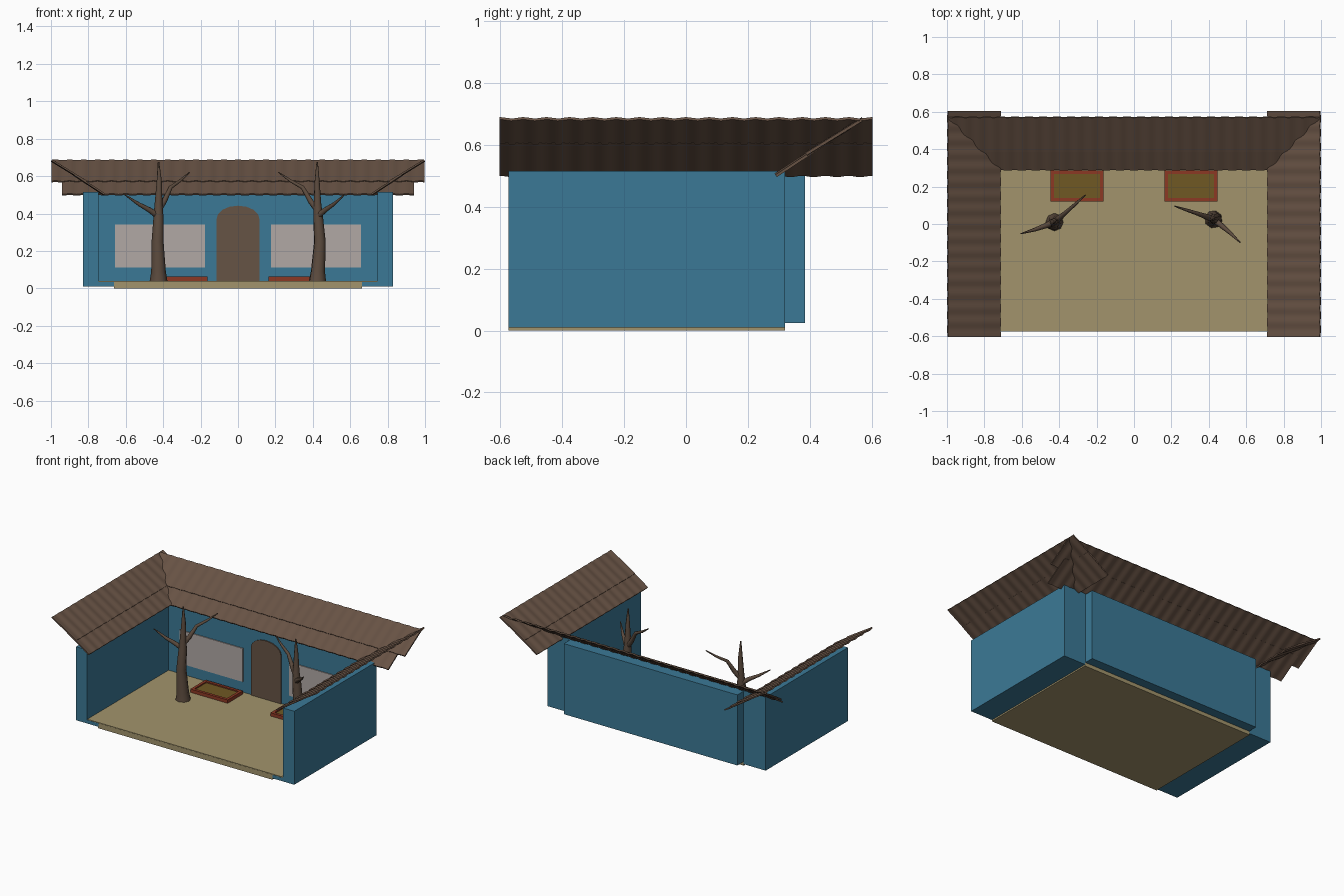
import bpy, bmesh, math
from mathutils import Matrix, Vector

if "Cube" in bpy.data.objects:
    bpy.data.objects.remove(bpy.data.objects["Cube"])


def material(name, r, g, b):
    lin = lambda c: ((c / 255 + 0.055) / 1.055) ** 2.4
    m = bpy.data.materials.new(name)
    m.diffuse_color = (lin(r), lin(g), lin(b), 1)
    m.use_nodes = True
    m.node_tree.nodes["Principled BSDF"].inputs["Base Color"].default_value = m.diffuse_color
    return m


BLUE = material("wall blue", 59, 121, 150)
TAN = material("floor tan", 162, 148, 108)
ROOF = material("roof brown", 103, 82, 68)
DOOR = material("door brown", 102, 83, 69)
PANE = material("window grey", 177, 168, 165)
RED = material("planter red", 140, 56, 36)
SOIL = material("planter ochre", 112, 88, 36)
BARK = material("bark brown", 92, 75, 62)


def finish(bm, name, mat, smooth=None):
    bmesh.ops.recalc_face_normals(bm, faces=bm.faces)
    me = bpy.data.meshes.new(name)
    bm.to_mesh(me)
    bm.free()
    me.materials.append(mat)
    ob = bpy.data.objects.new(name, me)
    bpy.context.collection.objects.link(ob)
    if smooth:
        bpy.ops.object.select_all(action='DESELECT')
        ob.select_set(True)
        bpy.context.view_layer.objects.active = ob
        bpy.ops.object.shade_smooth_by_angle(angle=math.radians(smooth))
    return ob


def boxes(name, mat, *bounds):
    bm = bmesh.new()
    for x0, x1, y0, y1, z0, z1 in bounds:
        mtx = Matrix.Translation(((x0 + x1) / 2, (y0 + y1) / 2, (z0 + z1) / 2)) @ \
            Matrix.Diagonal((abs(x1 - x0), y1 - y0, z1 - z0, 1))
        bmesh.ops.create_cube(bm, size=1, matrix=mtx)
    return finish(bm, name, mat)


# Courtyard floor: raised slab and the thin paving reaching the walls
boxes("floor_slab", TAN, (-.663, .663, -.574, .32, 0, .035))
boxes("floor_paving", TAN, (-.745, .745, -.573, .31, .034, .039))

# Walls: side wings with a low inner ledge and a rear corner return
boxes("back_wall", BLUE, (-.66, .66, .31, .385, .025, .51))
for side, s in (("left", -1), ("right", 1)):
    boxes(side + "_wall", BLUE,
          (s * .745, s * .83, -.574, .32, .01, .515),
          (s * .66, s * .745, -.574, .31, .01, .034),
          (s * .66, s * .745, .31, .32, .01, .515))

    # Window panel
    boxes(side + "_window", PANE, (s * .177, s * .658, .304, .311, .112, .342))

    # Planter: frame of four rails around soil
    a, b, y0, y1, w = .163, .447, .12, .285, .019
    boxes(side + "_planter_frame", RED,
          (s * a, s * b, y0, y0 + w, .038, .062),
          (s * a, s * b, y1 - w, y1, .038, .062),
          (s * a, s * (a + w), y0 + w, y1 - w, .038, .062),
          (s * (b - w), s * b, y0 + w, y1 - w, .038, .062))
    boxes(side + "_planter_soil", SOIL,
          (s * (a + w), s * (b - w), y0 + w, y1 - w, .038, .054))

# Arched door plate
bm = bmesh.new()
outline = [(-.115, .038), (.115, .038)]
for i in range(9):
    t = math.pi * i / 8
    outline.append((.115 * math.cos(t), .37 + .072 * math.sin(t)))
face = bm.faces.new([bm.verts.new((x, .303, z)) for x, z in outline])
ext = bmesh.ops.extrude_face_region(bm, geom=[face])
bmesh.ops.translate(bm, vec=(0, .008, 0),
                    verts=[v for v in ext["geom"] if isinstance(v, bmesh.types.BMVert)])
finish(bm, "door", DOOR)


# Roofs: overlapping sheets, gently corrugated, falling towards the courtyard
def roof_sheet(name, place, t0, t1, d0, z0, d1, z1, thick=.009, amp=.0025):
    bm = bmesh.new()
    n = int((t1 - t0) / .0125)
    nd, nz = Vector((z0 - z1, d1 - d0)).normalized()
    rings = []
    for i in range(n + 1):
        t = t0 + (t1 - t0) * i / n
        wave = amp * math.cos(2 * math.pi * t / .075)
        ring = []
        for d, z, h in ((d0, z0, 0), (d1, z1, 0), (d1, z1, -thick), (d0, z0, -thick)):
            ring.append(bm.verts.new(place(t, d + nd * (wave + h), z + nz * (wave + h))))
        rings.append(ring)
    for p, q in zip(rings, rings[1:]):
        for k in range(4):
            bm.faces.new((p[k], p[(k + 1) % 4], q[(k + 1) % 4], q[k]))
    bm.faces.new(rings[0])
    bm.faces.new(rings[-1][::-1])
    finish(bm, name, ROOF, 40)


LOWER = (.712, .505, .875, .612)
UPPER = (.81, .574, .994, .687)
for layer, (d0, z0, d1, z1), half in (("lower", LOWER, .94), ("upper", UPPER, .998)):
    roof_sheet("left_roof_" + layer, lambda t, d, z: (-d, t, z), -.603, .603, d0, z0, d1, z1)
    roof_sheet("right_roof_" + layer, lambda t, d, z: (d, t, z), -.603, .603, d0, z0, d1, z1)
    roof_sheet("back_roof_" + layer, lambda t, d, z: (t, d - .425, z), -half, half, d0, z0, d1, z1)


# Bare trees: tapered limbs, the same tree turned for the other side
LIMBS = [
    [(0, 0, .036, .048), (0, -.003, .09, .039), (-.005, -.012, .25, .032), (0, -.004, .38, .027),
     (0, 0, .45, .021), (.004, 0, .57, .014), (0, .002, .675, .004)],
    [(0, 0, .42, .018), (.03, .025, .465, .015), (.065, .055, .54, .011),
     (.115, .10, .575, .008), (.165, .145, .62, .003)],
    [(0, 0, .385, .018), (-.05, -.02, .42, .014), (-.105, -.04, .45, .010),
     (-.18, -.062, .50, .003)],
]


def tree(name, x, y, turn):
    cu = bpy.data.curves.new(name, 'CURVE')
    cu.dimensions = '3D'
    cu.bevel_depth = 1
    cu.bevel_resolution = 2
    cu.use_fill_caps = True
    for limb in LIMBS:
        sp = cu.splines.new('POLY')
        sp.points.add(len(limb) - 1)
        for p, (px, py, pz, r) in zip(sp.points, limb):
            p.co = (px, py, pz, 1)
            p.radius = r
    cu.materials.append(BARK)
    ob = bpy.data.objects.new(name, cu)
    ob.location = (x, y, 0)
    ob.rotation_euler.z = math.radians(turn)
    bpy.context.collection.objects.link(ob)
    bpy.ops.object.select_all(action='DESELECT')
    ob.select_set(True)
    bpy.context.view_layer.objects.active = ob
    bpy.ops.object.convert(target='MESH')
    bpy.ops.object.shade_smooth_by_angle(angle=math.radians(50))


tree("left_tree", -.425, .01, 0)
tree("right_tree", .425, .025, 120)
